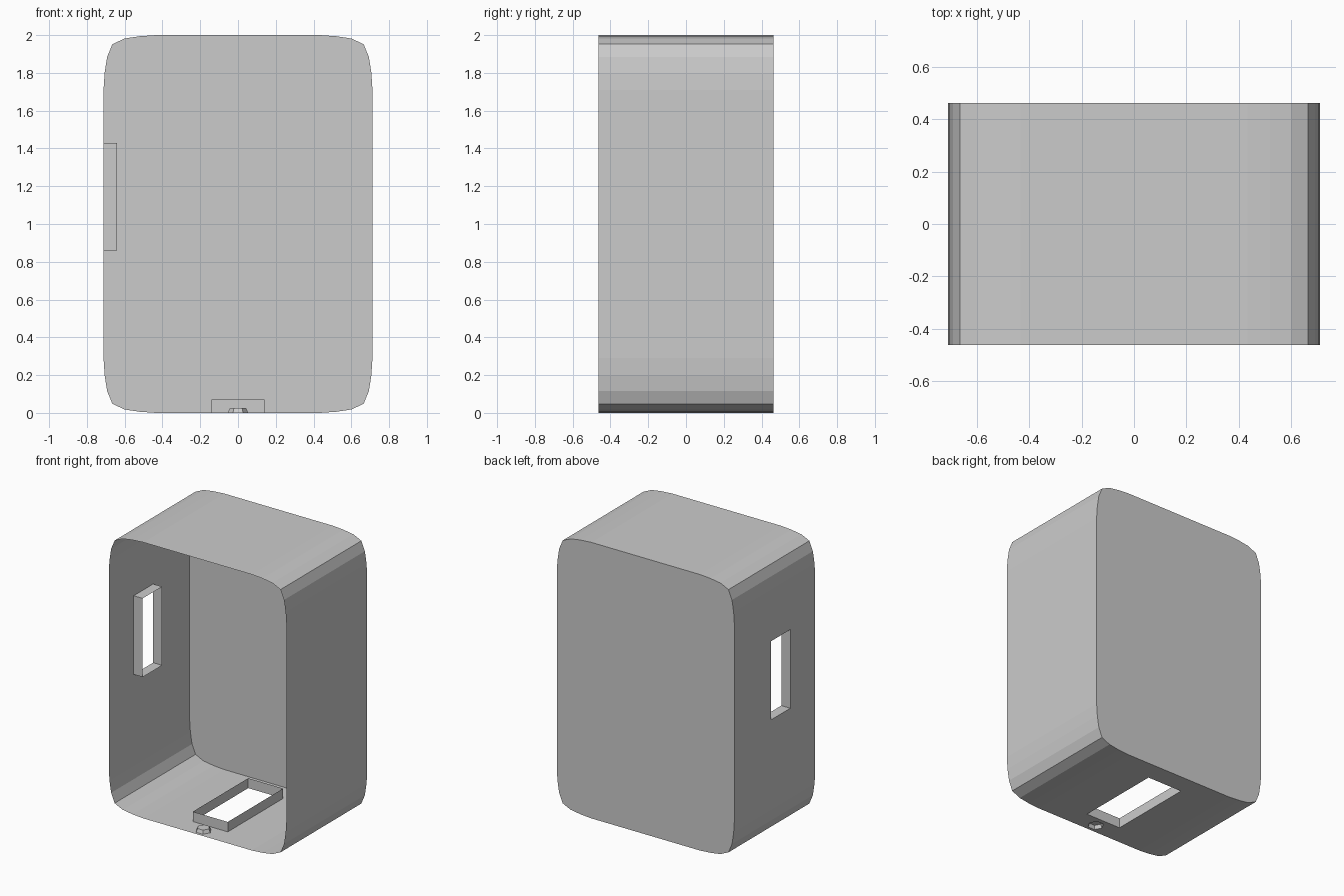
import bpy, bmesh
from math import cos, sin, pi
from mathutils import Vector

if "Cube" in bpy.data.objects:
    bpy.data.objects.remove(bpy.data.objects["Cube"])

W, D, H = 0.712, 0.463, 2.0      # half width, half depth, height
COLLAR = 0.072


def finish(name, bm):
    bmesh.ops.remove_doubles(bm, verts=bm.verts, dist=1e-4)
    bmesh.ops.recalc_face_normals(bm, faces=bm.faces)
    me = bpy.data.meshes.new(name)
    bm.to_mesh(me)
    bm.free()
    ob = bpy.data.objects.new(name, me)
    bpy.context.collection.objects.link(ob)
    return ob


def panel(bm, loops, normal):
    """Flat panel: the first loop is the outline, the others are holes."""
    edges = []
    for loop in loops:
        vs = [bm.verts.new(p) for p in loop]
        edges += [bm.edges.new((vs[i - 1], vs[i])) for i in range(len(vs))]
    bmesh.ops.triangle_fill(bm, edges=edges, normal=normal, use_beauty=True)


def band(bm, lower, upper):
    """Strip of quads joining two closed loops."""
    a = [bm.verts.new(p) for p in lower]
    b = [bm.verts.new(p) for p in upper]
    for i in range(len(a)):
        bm.faces.new((a[i - 1], a[i], b[i], b[i - 1]))
    return b


def collar(name, loop, offset):
    bm = bmesh.new()
    band(bm, loop, [Vector(p) + Vector(offset) for p in loop])
    finish(name, bm)


def hexagon(r, y, z):
    return [(r * cos(i * pi / 3), y + r * sin(i * pi / 3), z) for i in range(6)]


# Opening outlines
window = [(-W, -0.177, 0.86), (-W, 0.045, 0.86), (-W, 0.045, 1.43), (-W, -0.177, 1.43)]
floor_hole = [(-0.14, -0.317, 0), (0.14, -0.317, 0), (0.14, 0.317, 0), (-0.14, 0.317, 0)]
stud_base = hexagon(0.054, -0.395, 0)

# Rounded outline from one softened corner, mirrored to all four
corner = [(0.712, 0.71), (0.706, 0.80), (0.693, 0.884), (0.665, 0.952),
          (0.60, 0.982), (0.52, 0.994), (0.435, 1.0)]
top_right = [(x, 1 + z) for x, z in corner]
top_left = [(-x, z) for x, z in reversed(top_right)]
top = top_right + top_left
outline = top + [(-x, H - z) for x, z in top]

# Shell: open front, closed back, holes in the left wall and the floor
bm = bmesh.new()
n = len(outline)
for i in range(n):
    (x0, z0), (x1, z1) = outline[i], outline[(i + 1) % n]
    quad = [(x0, -D, z0), (x1, -D, z1), (x1, D, z1), (x0, D, z0)]
    if x0 == x1 == -W:
        panel(bm, [quad, window], (-1, 0, 0))
    elif z0 == z1 == 0:
        panel(bm, [quad, floor_hole, stud_base], (0, 0, -1))
    else:
        bm.faces.new([bm.verts.new(p) for p in quad])
bm.faces.new([bm.verts.new((x, D, z)) for x, z in outline])
finish("shell", bm)

# Raised rims around the openings
collar("side_window_rim", window, (COLLAR, 0, 0))
collar("floor_opening_rim", floor_hole, (0, 0, COLLAR))

# Small hexagonal stud, hollow from below
bm = bmesh.new()
bm.faces.new(band(bm, stud_base, hexagon(0.043, -0.395, 0.025)))
finish("floor_stud", bm)
